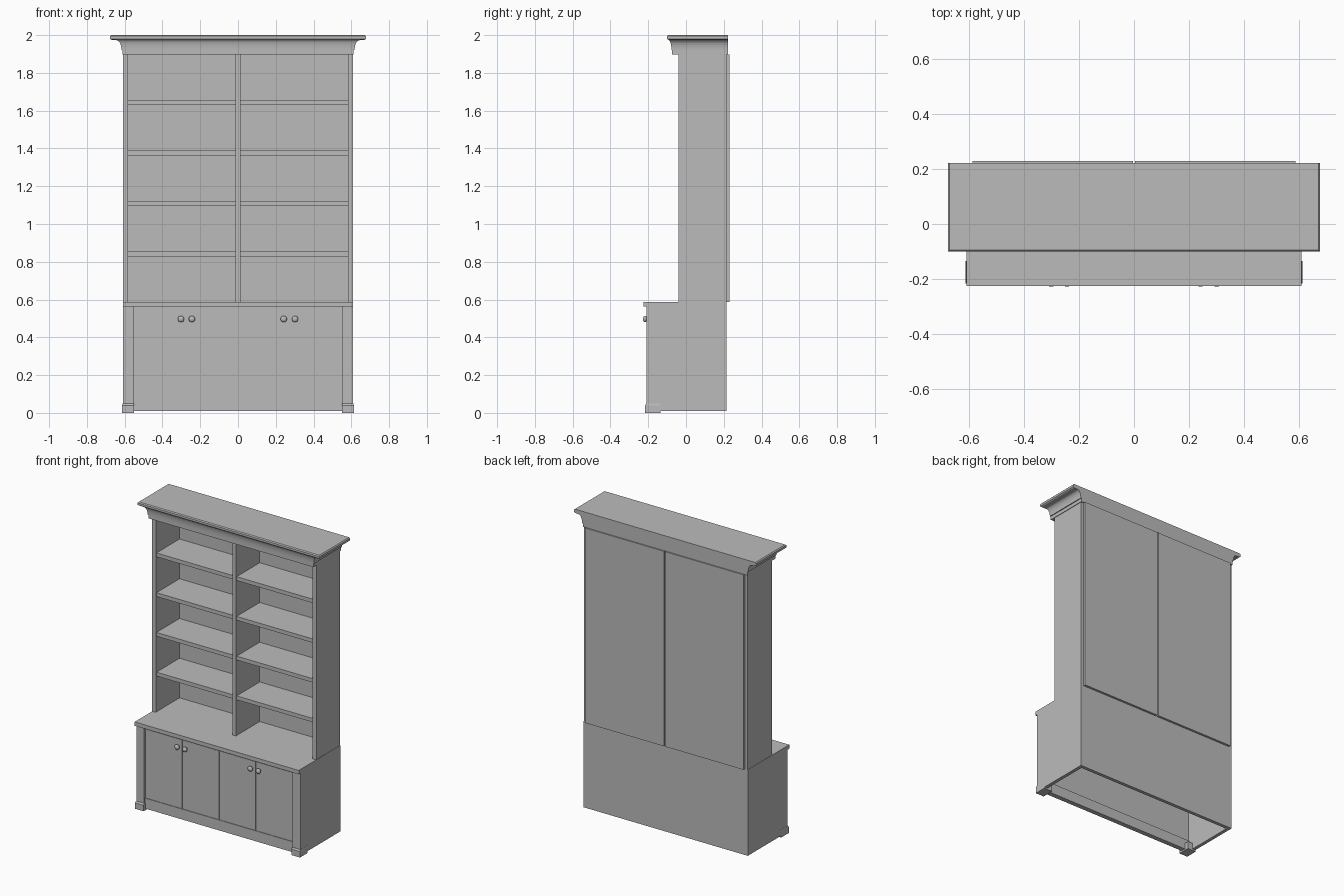
import bpy, bmesh, math
from mathutils import Matrix

cube = bpy.data.objects.get("Cube")
if cube:
    bpy.data.objects.remove(cube, do_unlink=True)

grey = bpy.data.materials.new("painted_grey")
grey.use_nodes = True
COLOUR = (0.5, 0.5, 0.5, 1)
grey.diffuse_color = COLOUR
grey.node_tree.nodes["Principled BSDF"].inputs["Base Color"].default_value = COLOUR


def make(name, bm):
    bmesh.ops.recalc_face_normals(bm, faces=bm.faces)
    mesh = bpy.data.meshes.new(name)
    bm.to_mesh(mesh)
    bm.free()
    mesh.materials.append(grey)
    ob = bpy.data.objects.new(name, mesh)
    bpy.context.collection.objects.link(ob)
    return ob


def box(name, x, y, z, bevel=0):
    bm = bmesh.new()
    size = [b - a for a, b in (x, y, z)]
    mid = [(a + b) / 2 for a, b in (x, y, z)]
    bmesh.ops.create_cube(bm, size=1, matrix=Matrix.Translation(mid) @ Matrix.Diagonal((*size, 1)))
    ob = make(name, bm)
    if bevel:
        mod = ob.modifiers.new("eased_edges", "BEVEL")
        mod.width = bevel
        mod.segments = 2
    return ob


def pair(name, x, y, z, **kw):
    box("left_" + name, x, y, z, **kw)
    box("right_" + name, (-x[1], -x[0]), y, z, **kw)


def stack(name, rings):
    """Loft stacked rectangles given as (z, x_min, x_max, y_front, y_back)."""
    bm = bmesh.new()
    loops = []
    for z, x0, x1, y0, y1 in rings:
        loops.append([bm.verts.new(p) for p in ((x0, y0, z), (x1, y0, z), (x1, y1, z), (x0, y1, z))])
    for low, high in zip(loops, loops[1:]):
        for i in range(4):
            j = (i + 1) % 4
            bm.faces.new((low[i], low[j], high[j], high[i]))
    bm.faces.new(loops[0][::-1])
    bm.faces.new(loops[-1])
    return make(name, bm)


# Lower cabinet: an open-bottomed carcass
W, BACK, SPLIT = 0.61, 0.215, 0.588
pair("cabinet_side", (0.587, W), (-0.205, BACK), (0.01, 0.562))
box("cabinet_back", (-0.587, 0.587), (0.192, BACK), (0.01, 0.562))
box("countertop", (-W, W), (-0.226, BACK), (0.562, SPLIT))
box("top_rail", (-0.587, 0.587), (-0.197, -0.172), (0.548, 0.562))
box("bottom_rail", (-0.587, 0.587), (-0.197, -0.165), (0.01, 0.08))
box("door_backing", (-0.587, 0.587), (-0.193, -0.175), (0.08, 0.548))
pair("pilaster", (0.552, W), (-0.209, -0.175), (0.01, 0.562))

# Stepped feet under the pilasters
for side, x0, x1 in (("left", 0.55, 0.613), ("right", -0.613, -0.55)):
    stack(side + "_foot", [(0, x0, x1, -0.217, -0.135), (0.04, x0, x1, -0.217, -0.135),
                           (0.05, x0 + 0.002, x1 - 0.002, -0.21, -0.135)])

# Flat doors and their knobs
for i, (a, b, knob) in enumerate(((-0.543, -0.276, -0.302), (-0.269, -0.003, -0.244),
                                 (0.003, 0.269, 0.242), (0.276, 0.543, 0.302))):
    box(f"door_{i + 1}", (a, b), (-0.198, -0.19), (0.083, 0.545))
    bm = bmesh.new()
    bmesh.ops.create_uvsphere(bm, u_segments=24, v_segments=12, radius=1,
                              matrix=Matrix.Translation((knob, -0.217, 0.497))
                              @ Matrix.Diagonal((0.017, 0.011, 0.017, 1)))
    bmesh.ops.create_cone(bm, segments=16, radius1=0.007, radius2=0.007, depth=0.02, cap_ends=True,
                          matrix=Matrix.Translation((knob, -0.203, 0.497))
                          @ Matrix.Rotation(math.pi / 2, 4, "X"))
    ob = make(f"knob_{i + 1}", bm)
    for o in bpy.context.selected_objects:
        o.select_set(False)
    ob.select_set(True)
    bpy.context.view_layer.objects.active = ob
    bpy.ops.object.shade_smooth_by_angle()

# Upper bookcase: sides, divider, shelves and back panels
TOP = 1.898
pair("bookcase_side", (0.585, 0.608), (-0.033, BACK), (SPLIT, TOP))
pair("face_stile", (0.583, W), (-0.04, -0.032), (SPLIT, TOP))
box("divider", (-0.011, 0.011), (-0.033, BACK), (SPLIT, TOP))
box("centre_stile", (-0.013, 0.013), (-0.04, -0.032), (SPLIT, TOP))
for n in range(4):
    z = 0.828 + n * 0.267
    pair(f"shelf_{n + 1}", (0.011, 0.585), (-0.03, BACK), (z, z + 0.026))
pair("back_panel", (0.004, 0.588), (0.215, 0.23), (SPLIT, TOP))

# Crown moulding with a coved underside, flush at the back
profile = [(1.897, 0.612, -0.075), (1.92, 0.612, -0.075), (1.921, 0.617, -0.077)]
for k in range(1, 7):
    t = k / 6 * math.pi / 2
    profile.append((1.921 + 0.052 * math.sin(t), 0.643 - 0.026 * math.cos(t), -0.091 + 0.014 * math.cos(t)))
profile += [(1.975, 0.67, -0.093), (1.98, 0.677, -0.1), (1.994, 0.677, -0.1), (2, 0.671, -0.094)]
stack("crown_moulding", [(z, -x, x, y, 0.222) for z, x, y in profile])
